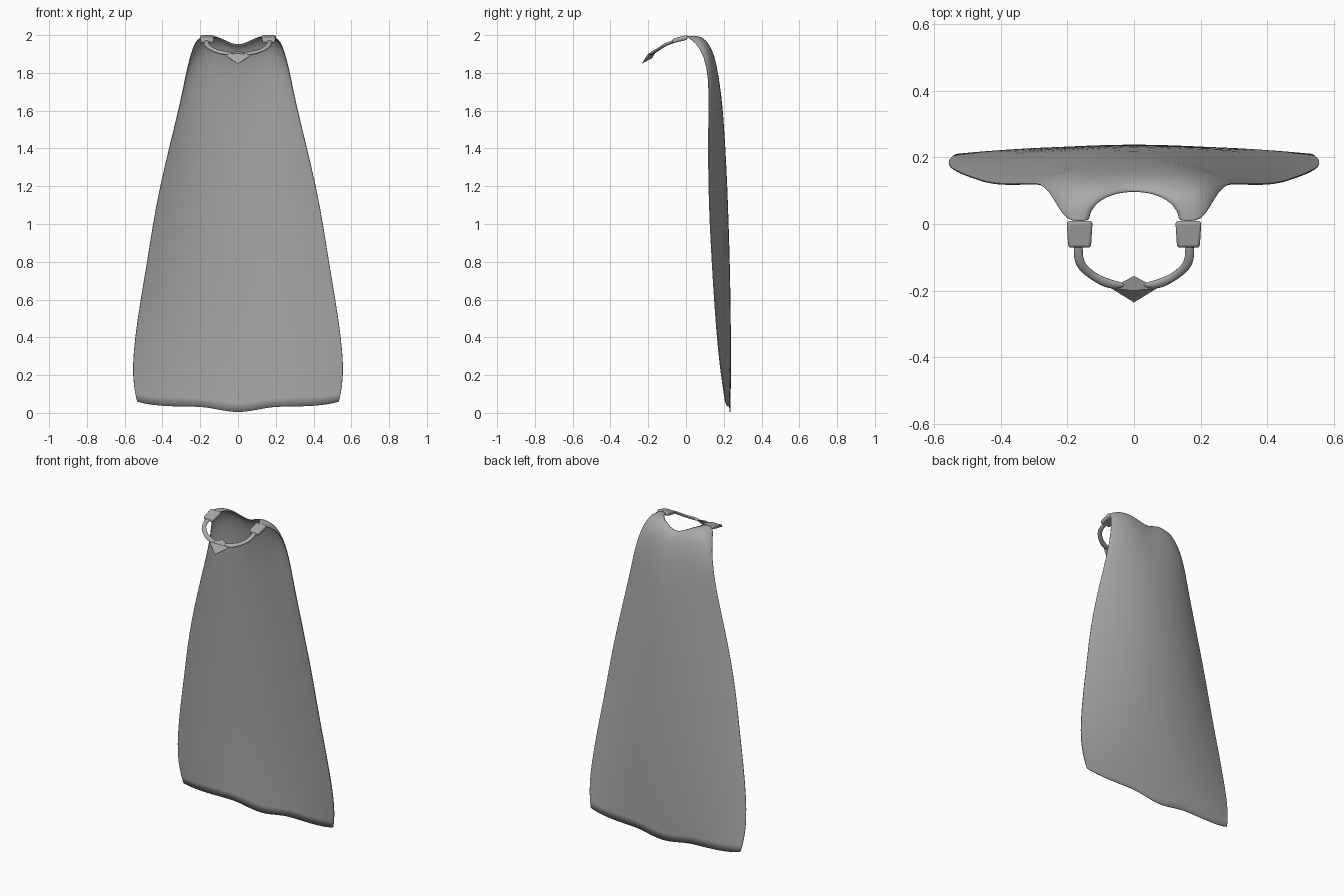
import bpy, bmesh, math
from mathutils import Vector

if "Cube" in bpy.data.objects:
    bpy.data.objects.remove(bpy.data.objects["Cube"])

grey = bpy.data.materials.new("grey cloth")
grey.diffuse_color = (0.40, 0.40, 0.40, 1)
grey.use_nodes = True
grey.node_tree.nodes["Principled BSDF"].inputs["Base Color"].default_value = grey.diffuse_color


def add_mesh(name, bm):
    bmesh.ops.recalc_face_normals(bm, faces=bm.faces)
    me = bpy.data.meshes.new(name)
    bm.to_mesh(me)
    bm.free()
    me.materials.append(grey)
    ob = bpy.data.objects.new(name, me)
    bpy.context.collection.objects.link(ob)
    return ob


def smooth(ob, angle=60):
    bpy.ops.object.select_all(action='DESELECT')
    ob.select_set(True)
    bpy.context.view_layer.objects.active = ob
    bpy.ops.object.shade_smooth_by_angle(angle=math.radians(angle))


def smoothstep(t):
    t = max(0.0, min(1.0, t))
    return t * t * (3 - 2 * t)


# Cape: each row is centre (y, z), then side edge (x, y, z), neck to hem
ROWS = [
    (.097, 1.950, .135, .010, 1.992),
    (.120, 1.938, .170, .008, 1.997),
    (.138, 1.905, .200, .012, 1.985),
    (.155, 1.860, .226, .050, 1.965),
    (.171, 1.780, .252, .098, 1.890),
    (.185, 1.680, .280, .120, 1.770),
    (.195, 1.580, .305, .121, 1.640),
    (.207, 1.400, .360, .118, 1.420),
    (.217, 1.200, .412, .120, 1.200),
    (.224, 1.000, .450, .127, 1.000),
    (.230, .800, .480, .138, .800),
    (.234, .600, .515, .150, .600),
    (.236, .400, .545, .165, .400),
    (.236, .220, .558, .180, .250),
    (.235, .100, .552, .196, .140),
    (.233, .003, .535, .208, .060),
]
HALF = 14
bm = bmesh.new()
grid = []
for r, (yc, zc, xe, ye, ze) in enumerate(ROWS):
    q = 0.5 + 0.5 * smoothstep((r - 2) / 6)      # round collar to flat drape
    hem = smoothstep((r - 11) / 4)
    row = []
    for i in range(-HALF, HALF + 1):
        v = i / HALF
        s = math.sin(v * math.pi / 2)
        a = abs(s)
        y = ye + (yc - ye) * max(0.0, 1 - a ** 2.1) ** q
        z_fall = zc + (ze - zc) * smoothstep(a)
        z_hem = zc + .03 * smoothstep(a / .4) + (ze - zc - .03) * a ** 6
        z = z_fall + (z_hem - z_fall) * hem
        row.append(bm.verts.new((xe * s, y, z)))
    grid.append(row)
for top, low in zip(grid, grid[1:]):
    for i in range(2 * HALF):
        bm.faces.new((top[i], top[i + 1], low[i + 1], low[i]))
cape = add_mesh("cape", bm)
m = cape.modifiers.new("round", 'SUBSURF')
m.levels = m.render_levels = 1
m = cape.modifiers.new("thickness", 'SOLIDIFY')
m.thickness, m.offset = 0.004, 0
smooth(cape)

# Neck strap path, from shoulder to pendant: position, half width, half depth
STRAP = [
    ((.165, -.045, 1.972), .014, .009),
    ((.168, -.085, 1.960), .015, .009),
    ((.164, -.118, 1.945), .016, .009),
    ((.142, -.142, 1.928), .015, .009),
    ((.112, -.163, 1.914), .014, .009),
    ((.085, -.176, 1.907), .017, .010),
    ((.055, -.184, 1.903), .015, .010),
    ((.025, -.182, 1.900), .005, .005),
]
UP = Vector((0, -.5, .866))


def strap(name, side):
    bm = bmesh.new()
    pts = [Vector((p[0] * side, p[1], p[2])) for p, w, d in STRAP]
    rings = []
    for k, p in enumerate(pts):
        t = (pts[min(k + 1, len(pts) - 1)] - pts[max(k - 1, 0)]).normalized()
        across = t.cross(UP).normalized()
        out = across.cross(t).normalized()
        w, d = STRAP[k][1:]
        rings.append([bm.verts.new(p + across * w * math.cos(a) + out * d * math.sin(a))
                      for a in (j * math.tau / 8 for j in range(8))])
    for a, b in zip(rings, rings[1:]):
        for j in range(8):
            bm.faces.new((a[j], a[(j + 1) % 8], b[(j + 1) % 8], b[j]))
    bm.faces.new(rings[0])
    bm.faces.new(rings[-1])
    ob = add_mesh(name, bm)
    m = ob.modifiers.new("round", 'SUBSURF')
    m.levels = m.render_levels = 1
    smooth(ob)


# Shoulder clasp: a rounded block, narrower to the front
def clasp(name, side):
    bm = bmesh.new()
    bmesh.ops.create_cube(bm, size=1)
    for v in bm.verts:
        x, y, z = v.co
        w = .068 if y < 0 else .078
        v.co = (side * .163 + x * w, -.031 + y * .08, 1.979 + z * .025 + y * .02)
    bmesh.ops.recalc_face_normals(bm, faces=bm.faces)
    ob = add_mesh(name, bm)
    m = ob.modifiers.new("soft edges", 'BEVEL')
    m.width, m.segments = .009, 3
    smooth(ob)


for side, word in ((1, "right"), (-1, "left")):
    strap(word + "_strap", side)
    clasp(word + "_clasp", side)

# Pendant: pointed diamond with a raised middle ridge
bm = bmesh.new()
for co in ((0, -.156, 1.916), (0, -.235, 1.848),
           (.07, -.192, 1.897), (-.07, -.192, 1.897),
           (.035, -.213, 1.868), (-.035, -.213, 1.868),
           (0, -.200, 1.902), (0, -.180, 1.878)):
    bm.verts.new(co)
bmesh.ops.convex_hull(bm, input=bm.verts)
smooth(add_mesh("pendant", bm), 30)
